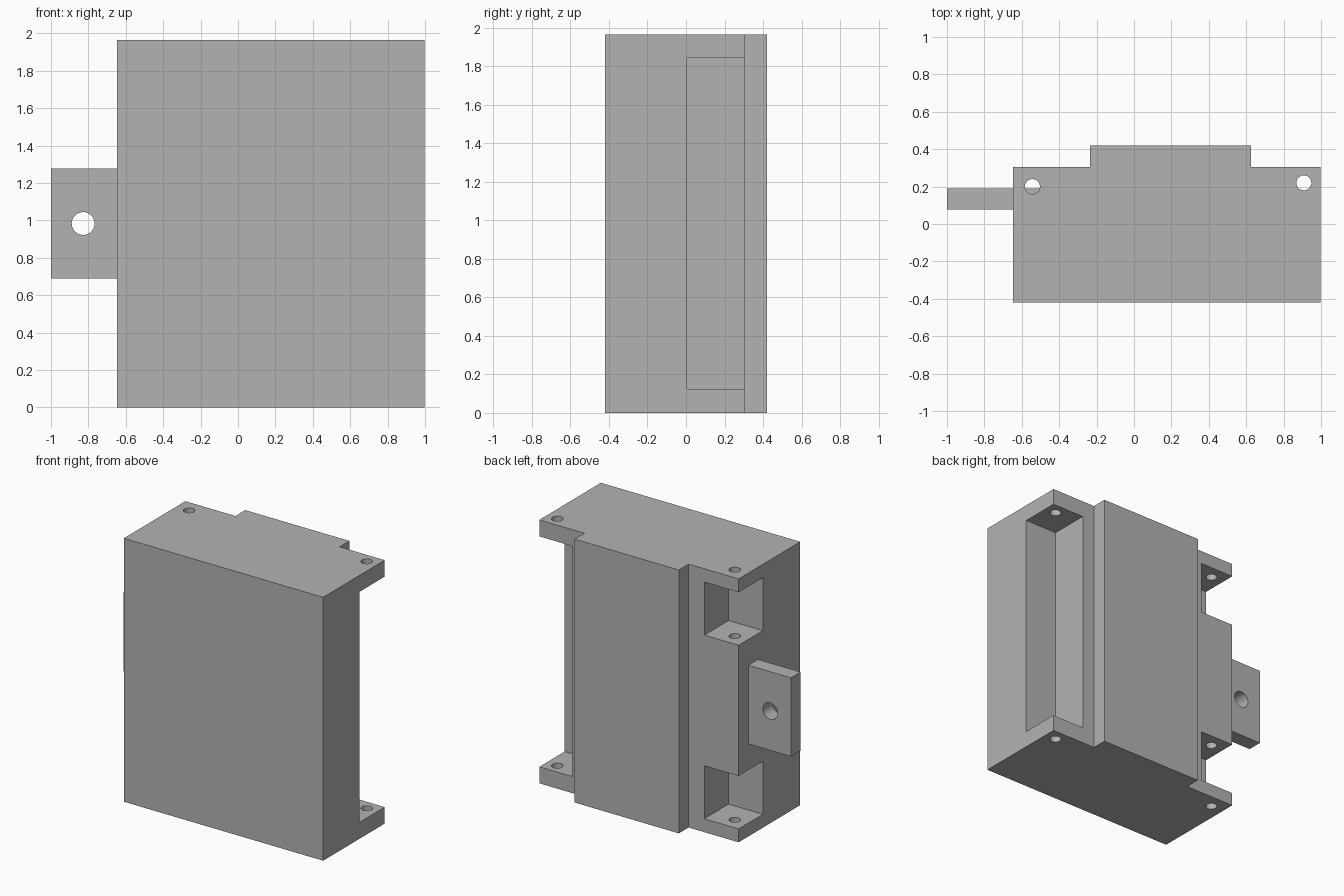
import bpy
import bmesh
from mathutils import Matrix

default_cube = bpy.data.objects.get("Cube")
if default_cube:
    bpy.data.objects.remove(default_cube, do_unlink=True)

HEIGHT = 1.965

grey = bpy.data.materials.new("plain grey")
grey.use_nodes = True
grey.diffuse_color = (0.45, 0.45, 0.45, 1)
grey.node_tree.nodes["Principled BSDF"].inputs["Base Color"].default_value = grey.diffuse_color


def finish(name, bm):
    bmesh.ops.recalc_face_normals(bm, faces=bm.faces)
    mesh = bpy.data.meshes.new(name)
    bm.to_mesh(mesh)
    bm.free()
    mesh.materials.append(grey)
    obj = bpy.data.objects.new(name, mesh)
    bpy.context.collection.objects.link(obj)
    return obj


def prism(name, outline, z0, z1):
    bm = bmesh.new()
    face = bm.faces.new([bm.verts.new((x, y, z0)) for x, y in outline])
    top = bmesh.ops.extrude_face_region(bm, geom=[face])["geom"]
    verts = [v for v in top if isinstance(v, bmesh.types.BMVert)]
    bmesh.ops.translate(bm, verts=verts, vec=(0, 0, z1 - z0))
    return finish(name, bm)


def box(name, x0, x1, y0, y1, z0, z1):
    return prism(name, [(x0, y0), (x1, y0), (x1, y1), (x0, y1)], z0, z1)


def cylinder(name, center, radius, length, axis="Z"):
    bm = bmesh.new()
    turn = Matrix.Rotation(1.5707963, 4, "X") if axis == "Y" else Matrix()
    bmesh.ops.create_cone(bm, cap_ends=True, segments=48, radius1=radius,
                          radius2=radius, depth=length,
                          matrix=Matrix.Translation(center) @ turn)
    return finish(name, bm)


def cut(target, cutter):
    cutter.hide_render = True
    mod = target.modifiers.new("cut", "BOOLEAN")
    mod.operation = "DIFFERENCE"
    mod.solver = "EXACT"
    mod.object = cutter
    bpy.context.view_layer.objects.active = target
    bpy.ops.object.modifier_apply(modifier=mod.name)
    bpy.data.objects.remove(cutter, do_unlink=True)


# Main block with a raised panel along the back
body = prism("main_body", [(-0.648, -0.42), (0.997, -0.42), (0.997, 0.305),
                           (0.625, 0.305), (0.625, 0.42), (-0.235, 0.42),
                           (-0.235, 0.305), (-0.648, 0.305)], 0, HEIGHT)

# Tall corner recess on one side, two short ones on the other
cut(body, box("tall_recess", 0.727, 1.2, 0.006, 0.5, 0.123, HEIGHT - 0.123))
for low, high in ((0.1, 0.495), (HEIGHT - 0.495, HEIGHT - 0.1)):
    cut(body, box("short_recess", -0.8, -0.365, 0.02, 0.5, low, high))

# Vertical pin holes through the corner plates
for x, y in ((-0.543, 0.2), (0.908, 0.22)):
    cut(body, cylinder("pin_hole", (x, y, HEIGHT / 2), 0.04, 3))

# Side tab, seated in the body, with a bolt hole
tab = box("side_tab", -1, -0.45, 0.077, 0.19, 0.69, 1.277)
cut(tab, cylinder("bolt_hole", (-0.828, 0.13, 0.983), 0.061, 1, "Y"))

# Smooth hole walls, sharp block edges
for obj in (body, tab):
    bpy.ops.object.select_all(action="DESELECT")
    obj.select_set(True)
    bpy.context.view_layer.objects.active = obj
    bpy.ops.object.shade_smooth_by_angle(angle=0.52)
